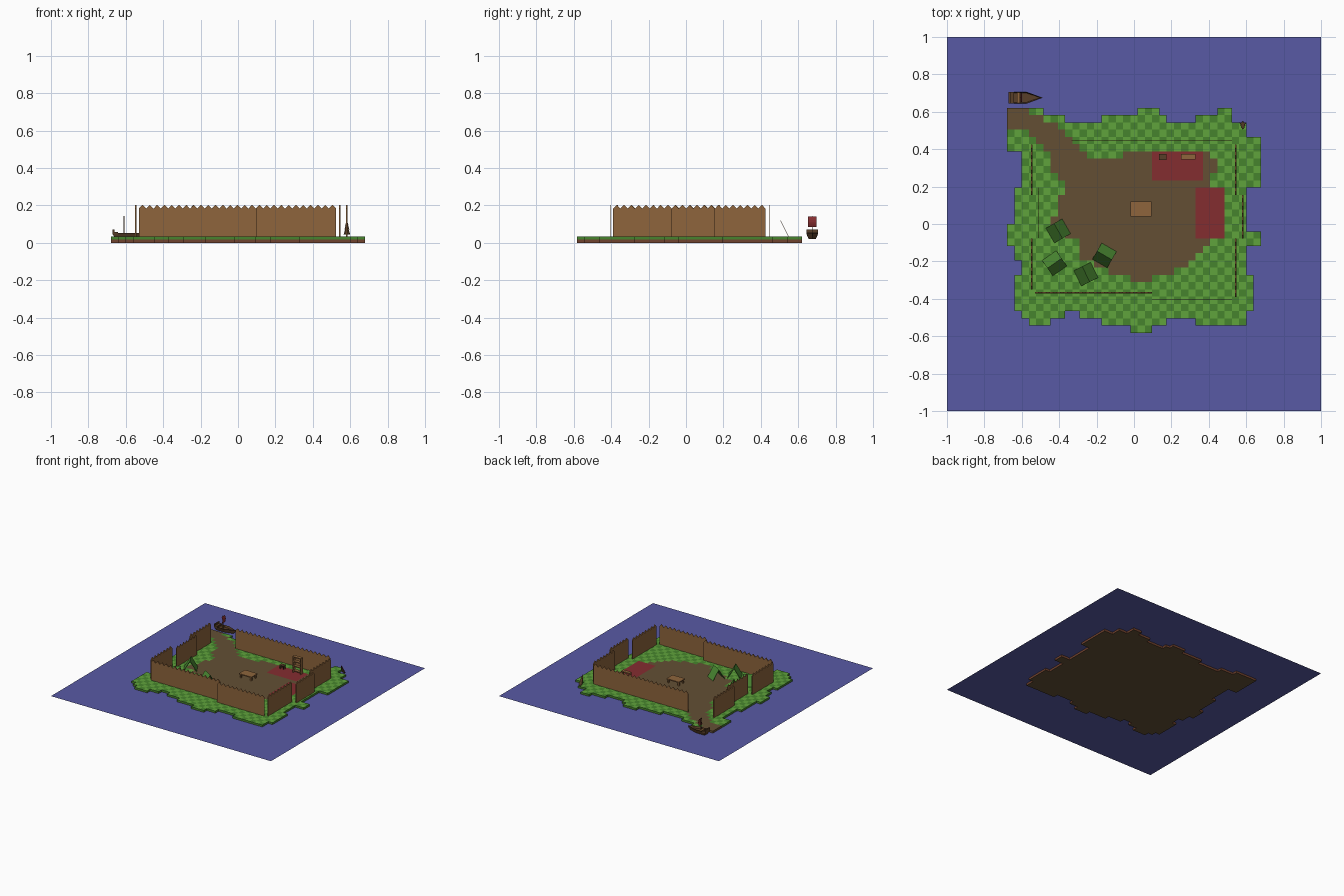
import bpy, bmesh, math
from mathutils import Matrix, Vector

if "Cube" in bpy.data.objects:
    bpy.data.objects.remove(bpy.data.objects["Cube"])

C = 0.0388                       # ground tile size
X0, Y0 = -17.5 * C, -0.582       # lower left corner of the tile grid
TOP, BAND, SEA = 0.033, 0.018, 0.017


def mat(name, r, g, b):
    lin = lambda v: ((v / 255 + 0.055) / 1.055) ** 2.4 if v > 10 else v / 3294
    m = bpy.data.materials.new(name)
    m.diffuse_color = (lin(r), lin(g), lin(b), 1)
    m.use_nodes = True
    m.node_tree.nodes["Principled BSDF"].inputs["Base Color"].default_value = m.diffuse_color
    return m


WATER = mat("water blue", 88, 90, 165)
GRASS_A = mat("light grass", 96, 164, 60)
GRASS_B = mat("dark grass", 70, 132, 45)
DIRT = mat("dirt", 99, 79, 52)
RED = mat("red cloth", 132, 45, 48)
WOOD = mat("palisade wood", 142, 101, 60)
DARK = mat("dark wood", 88, 62, 40)
SOIL = mat("soil edge", 112, 66, 46)
TENT = mat("tent green", 74, 136, 50)


def finish(name, bm, mats, loc=(0, 0, 0), rot=0, tidy=True):
    if tidy:
        bmesh.ops.recalc_face_normals(bm, faces=bm.faces)
    me = bpy.data.meshes.new(name)
    bm.to_mesh(me)
    bm.free()
    for m in mats:
        me.materials.append(m)
    ob = bpy.data.objects.new(name, me)
    ob.location, ob.rotation_euler[2] = loc, rot
    bpy.context.collection.objects.link(ob)
    return ob


def add_box(bm, x0, x1, y0, y1, z0, z1):
    m = Matrix.Translation(((x0 + x1) / 2, (y0 + y1) / 2, (z0 + z1) / 2))
    m = m @ Matrix.Diagonal((x1 - x0, y1 - y0, z1 - z0, 1))
    bmesh.ops.create_cube(bm, size=1, matrix=m)


def boxes(name, m, *items):
    bm = bmesh.new()
    for it in items:
        add_box(bm, *it)
    return finish(name, bm, [m])


def plate(name, m, pts, thickness):
    """Closed outline extruded along its normal, centred on the outline."""
    bm = bmesh.new()
    f = bm.faces.new([bm.verts.new(p) for p in pts])
    f.normal_update()
    n = f.normal.copy()
    geo = bmesh.ops.extrude_face_region(bm, geom=[f])["geom"]
    up = [v for v in geo if isinstance(v, bmesh.types.BMVert)]
    bmesh.ops.translate(bm, verts=bm.verts[:], vec=-n * thickness / 2)
    bmesh.ops.translate(bm, verts=up, vec=n * thickness)
    return finish(name, bm, [m])


def runs(*pairs):
    return [v for v, n in pairs for _ in range(n)]


# sea
bm = bmesh.new()
bmesh.ops.create_grid(bm, x_segments=1, y_segments=1, size=1)
finish("sea", bm, [WATER], (0, 0, SEA), tidy=False)

# island of square tiles: column limits, row limits, dirt spans by row
tops = runs((31, 5), (30, 3), (29, 5), (30, 5), (31, 3), (30, 1), (29, 4), (30, 3), (31, 2), (29, 2), (27, 2))
bots = runs((3, 2), (2, 1), (1, 3), (2, 2), (3, 2), (2, 3), (1, 4), (0, 3), (1, 2), (2, 4), (1, 7), (2, 2))
lefts = runs((3, 2), (2, 1), (1, 5), (2, 2), (1, 2), (0, 3), (1, 5), (2, 5), (0, 6))
rights = runs((33, 3), (34, 5), (33, 4), (35, 2), (33, 6), (35, 7), (34, 4))
dirt0 = [17, 14, 12, 10, 10, 10, 8, 6, 6, 7, 7, 7, 8, 8, 7, 6, 6, 6, 5, 4, 3, 0, 0, 0]
dirt1 = [20, 23, 25, 26, 27, 28, 30, 30, 30, 30, 30, 30, 30, 28, 28, 29, 29, 28, 10, 9, 8, 7, 5, 3]


def land(i, j):
    return 0 <= i < 35 and 0 <= j < 31 and bots[i] <= j < tops[i] and lefts[j] <= i < rights[j]


def tile(i, j):
    if (20 <= i < 27 and 21 <= j < 25) or (26 <= i < 30 and 13 <= j < 20):
        return 3                                             # red carpets
    if j >= 7 and dirt0[j - 7] <= i < dirt1[j - 7] and not (j == 24 and 11 <= i < 16):
        return 2
    return (i + j) % 2


bm = bmesh.new()


def quad(pts, k):
    bm.faces.new([bm.verts.new(p) for p in pts]).material_index = k


for i in range(35):
    for j in range(31):
        if not land(i, j):
            continue
        x, y, k = X0 + i * C, Y0 + j * C, tile(i, j)
        ring = [(x, y), (x + C, y), (x + C, y + C), (x, y + C)]
        quad([(*p, TOP) for p in ring], k)
        quad([(*p, 0) for p in reversed(ring)], 2)
        for s, (di, dj) in enumerate([(0, -1), (1, 0), (0, 1), (-1, 0)]):
            if not land(i + di, j + dj):
                a, b = ring[s], ring[(s + 1) % 4]
                quad([(*a, 0), (*b, 0), (*b, BAND), (*a, BAND)], 4)
                quad([(*a, BAND), (*b, BAND), (*b, TOP), (*a, TOP)], 2 if k == 2 else 1)
bmesh.ops.remove_doubles(bm, verts=bm.verts, dist=1e-5)
finish("island", bm, [GRASS_A, GRASS_B, DIRT, RED, SOIL], tidy=False)


# palisade walls with saw-tooth tops
def palisade(name, a, b, thickness):
    a, b = Vector(a), Vector(b)
    n = round((b - a).length / C)
    pts = [(*a, TOP), (*b, TOP)]
    for t in range(2 * n, -1, -1):
        pts.append((*a.lerp(b, t / (2 * n)), 0.203 if t % 2 else 0.183))
    plate(name, WOOD, pts, thickness)


palisade("front_wall_left", (-0.53, -0.367), (0.095, -0.367), 0.008)
palisade("front_wall_right", (0.095, -0.405), (0.525, -0.405), 0.003)
palisade("back_wall", (-0.335, 0.448), (0.525, 0.448), 0.003)
palisade("left_wall_front", (-0.547, -0.35), (-0.547, -0.077), 0.008)
palisade("left_wall_middle", (-0.51, -0.075), (-0.51, 0.195), 0.003)
palisade("left_wall_back", (-0.547, 0.155), (-0.547, 0.425), 0.008)
palisade("right_wall_front", (0.543, -0.39), (0.543, -0.077), 0.008)
palisade("right_wall_middle", (0.582, -0.077), (0.582, 0.155), 0.008)
palisade("right_wall_back", (0.543, 0.155), (0.543, 0.425), 0.008)

# open-ended tents: two thin sloping sheets
for n, (x, y, deg) in enumerate([(-0.405, -0.037, -60), (-0.425, -0.21, 35), (-0.257, -0.268, -64), (-0.158, -0.168, -30)]):
    bm = bmesh.new()
    w, l, h, t = 0.05, 0.046, 0.085, 0.004
    prof = [(-w, 0), (0, h), (w, 0), (w - t, 0), (0, h - 2 * t), (t - w, 0)]
    ends = [[bm.verts.new((s * l, py, pz)) for py, pz in prof] for s in (-1, 1)]
    for p in range(6):
        q = (p + 1) % 6
        bm.faces.new([ends[0][p], ends[0][q], ends[1][q], ends[1][p]])
    for e in ends:
        bm.faces.new([e[0], e[1], e[4], e[5]])
        bm.faces.new([e[1], e[2], e[3], e[4]])
    finish(f"tent_{n + 1}", bm, [TENT], (x, y, TOP), math.radians(deg))

# table in the yard
tx, ty = 0.037, 0.08
boxes("table", WOOD, (tx - .057, tx + .057, ty - .039, ty + .039, .060, .068),
      *[(tx + sx * .046 - .006, tx + sx * .046 + .006, ty + sy * .028 - .006, ty + sy * .028 + .006, TOP, .06)
        for sx in (-1, 1) for sy in (-1, 1)])

# open shelf and stool on the back carpet
sx, sy = 0.29, 0.36
boxes("shelf", WOOD, *[(sx + s * .034 - .004, sx + s * .034 + .004, sy - .014, sy + .014, TOP, .165) for s in (-1, 1)],
      *[(sx - .03, sx + .03, sy - .014, sy + .014, z, z + .007) for z in (.045, .083, .121, .158)])
boxes("stool", DARK, (.135, .175, .343, .373, .058, .064),
      *[(a, a + .006, b, b + .006, TOP, .058) for a in (.137, .167) for b in (.345, .365)])

# small leaning pine cut-out outside the wall
half = [(.004, 0), (.004, .15), (.017, .15), (.009, .45), (.013, .45), (.006, .72), (.009, .72), (0, 1)]
outline = half + [(-w, t) for w, t in half[-2::-1]]
plate("leaning_pine", DARK, [(.582 + w, .548 - .042 * t, TOP + .085 * t) for w, t in outline], 0.003)

# rowing boat: flared hull with hollow deck
bm = bmesh.new()
plan = [(-.67, -.031), (-.575, -.031), (-.49, 0), (-.575, .031), (-.67, .031)]
BY = 0.675
low = [bm.verts.new((-.60 + (x + .60) * .8, BY + y * .65, .021)) for x, y in plan]
high = [bm.verts.new((x, BY + y, .052)) for x, y in plan]
bm.faces.new(low[::-1])
deck = bm.faces.new(high)
for p in range(5):
    q = (p + 1) % 5
    bm.faces.new([low[p], low[q], high[q], high[p]])
bm.normal_update()
bmesh.ops.inset_region(bm, faces=[deck], thickness=0.006)
bmesh.ops.translate(bm, verts=deck.verts[:], vec=(0, 0, -.015))
finish("boat_hull", bm, [DARK])
boxes("boat_stern", DARK, (-.67, -.642, BY - .031, BY + .031, .045, .058), (-.67, -.661, BY - .031, BY + .031, .058, .070))
boxes("boat_bench", WOOD, (-.625, -.61, BY - .027, BY + .027, .044, .05))
boxes("boat_mast", DARK, (-.612, -.607, BY - .0025, BY + .0025, .035, .142))

# gently billowed sail
bm = bmesh.new()
rows = [[bm.verts.new((-.606 + .007 * math.sin(math.pi * t / 6), BY + s * .022, .084 + .056 * t / 6)) for s in (-1, 1)]
        for t in range(7)]
for a, b in zip(rows, rows[1:]):
    bm.faces.new([a[0], a[1], b[1], b[0]])
finish("boat_sail", bm, [RED])
